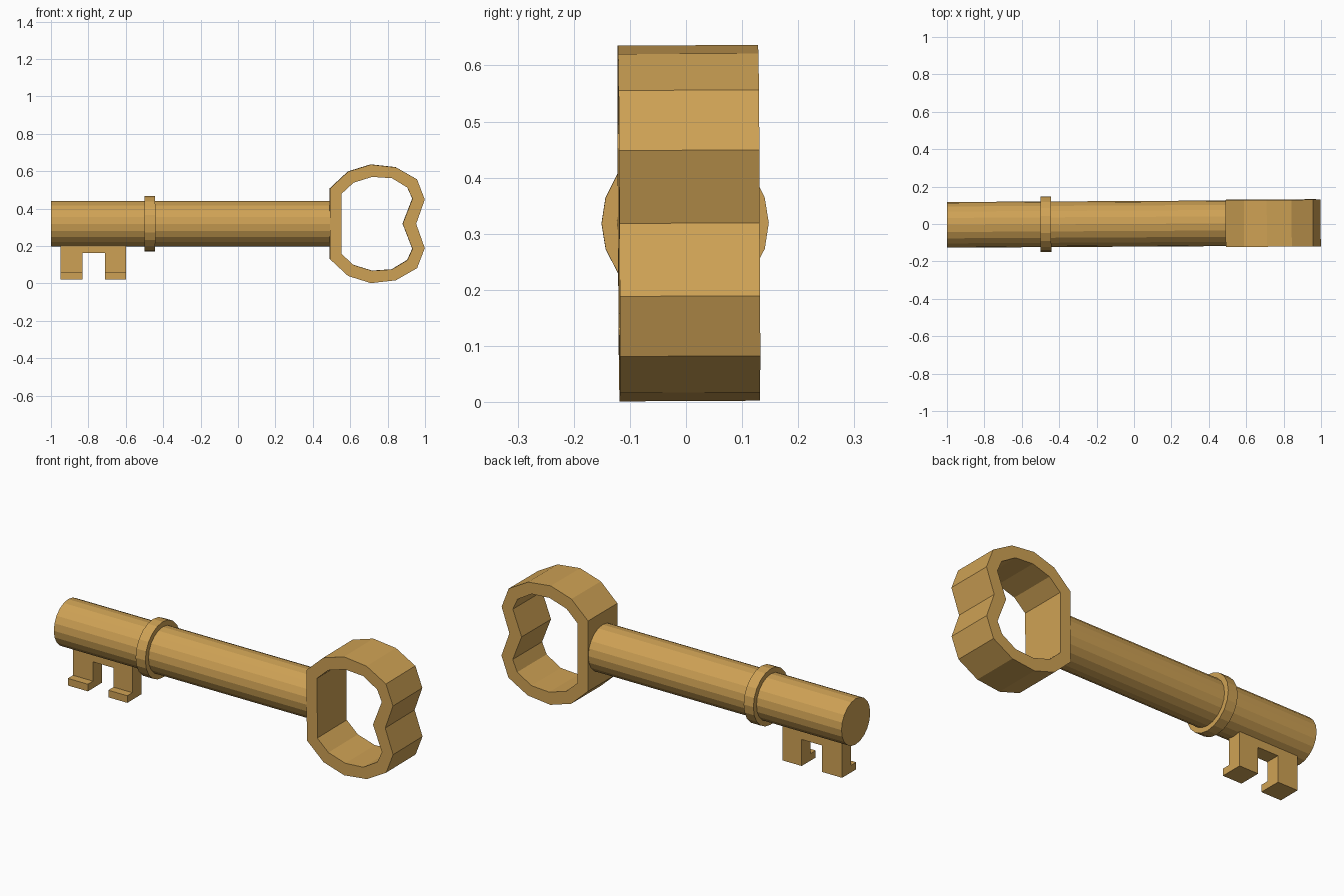
import bpy, bmesh, math
from mathutils import Matrix, Vector

if "Cube" in bpy.data.objects:
    bpy.data.objects.remove(bpy.data.objects["Cube"])

brass = bpy.data.materials.new("brass")
brass.diffuse_color = (0.62, 0.36, 0.09, 1)
brass.use_nodes = True
brass.node_tree.nodes["Principled BSDF"].inputs["Base Color"].default_value = brass.diffuse_color

AXIS_Z = 0.319
# the whole key is turned very slightly about z and rolled about its length
TILT = (Matrix.Translation((0, 0.001, AXIS_Z)) @ Matrix.Rotation(0.0055, 4, 'Z')
        @ Matrix.Rotation(0.005, 4, 'X') @ Matrix.Translation((0, 0, -AXIS_Z)))


def finish(name, bm):
    bmesh.ops.recalc_face_normals(bm, faces=bm.faces)
    bm.transform(TILT)
    me = bpy.data.meshes.new(name)
    bm.to_mesh(me)
    bm.free()
    me.materials.append(brass)
    ob = bpy.data.objects.new(name, me)
    bpy.context.collection.objects.link(ob)
    return ob


def rod(name, x0, x1, r, sides=20):
    bm = bmesh.new()
    m = Matrix.Translation(((x0 + x1) / 2, 0, AXIS_Z)) @ Matrix.Rotation(math.pi / 2, 4, 'Y')
    bmesh.ops.create_cone(bm, cap_ends=True, segments=sides, radius1=r, radius2=r,
                          depth=x1 - x0, matrix=m)
    return finish(name, bm)


def prism(bm, pts, offset):
    f = bm.faces.new([bm.verts.new(p) for p in pts])
    ext = bmesh.ops.extrude_face_region(bm, geom=[f], use_keep_orig=True)
    vs = [g for g in ext["geom"] if isinstance(g, bmesh.types.BMVert)]
    bmesh.ops.translate(bm, verts=vs, vec=Vector(offset))


# shaft and collar
rod("shaft", -1.0, 0.50, 0.122)
rod("collar", -0.5, -0.443, 0.149)

# bit: bridge under the shaft plus two legs with a forward lip
Y0, Y1, LIP = -0.033, 0.043, -0.076
bm = bmesh.new()
prism(bm, [(-0.95, Y0, 0.163), (-0.6, Y0, 0.163), (-0.6, Y0, 0.25), (-0.95, Y0, 0.25)],
      (0, Y1 - Y0, 0))
finish("bit_bridge", bm)
for name, x0, x1 in (("bit_leg_outer", -0.95, -0.832), ("bit_leg_inner", -0.712, -0.6)):
    bm = bmesh.new()
    section = [(Y1, 0.163), (Y1, 0.022), (LIP, 0.022), (LIP, 0.06), (Y0, 0.06), (Y0, 0.163)]
    prism(bm, [(x0, y, z) for y, z in section], (x1 - x0, 0, 0))
    finish(name, bm)

# bow: heart-like loop, half profiles as (x, height above axis), mirrored
outer = [(0.49, 0.188), (0.588, 0.279), (0.71, 0.317), (0.843, 0.302),
         (0.957, 0.237), (0.998, 0.13), (0.952, 0)]
inner = [(0.552, 0.16), (0.617, 0.22), (0.717, 0.251), (0.822, 0.244),
         (0.905, 0.194), (0.932, 0.134), (0.88, 0)]


def mirrored(half):
    return half + [(x, -h) for x, h in reversed(half[:-1])]


bm = bmesh.new()
loops = [[bm.verts.new((x, y, AXIS_Z + h)) for x, h in mirrored(half)]
         for half, y in ((outer, -0.125), (outer, 0.125), (inner, 0.125), (inner, -0.125))]
n = len(loops[0])
for k in range(4):
    a, b = loops[k], loops[(k + 1) % 4]
    for i in range(n):
        j = (i + 1) % n
        bm.faces.new((a[i], a[j], b[j], b[i]))
finish("bow", bm)
